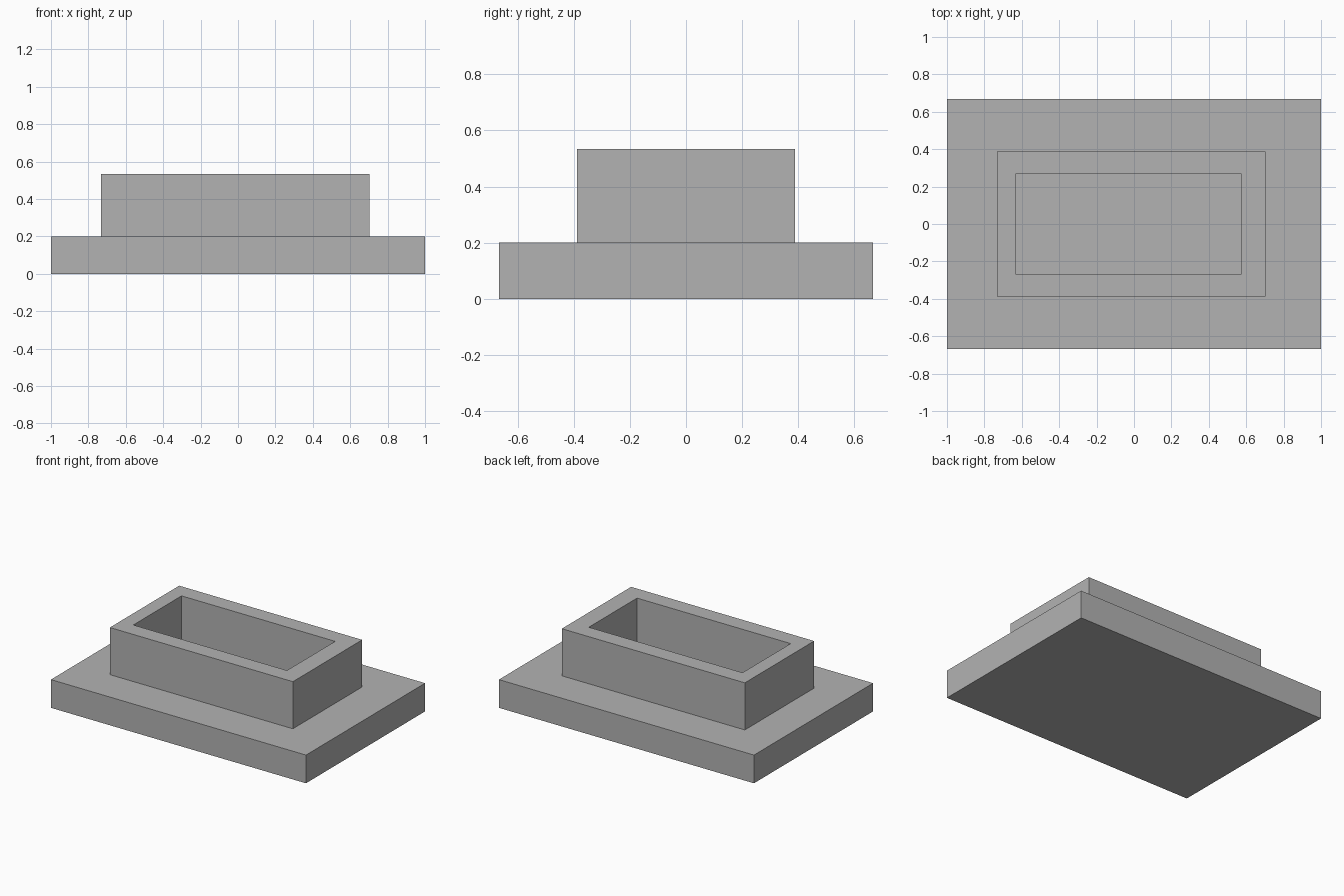
import bpy
import bmesh

if "Cube" in bpy.data.objects:
    bpy.data.objects.remove(bpy.data.objects["Cube"], do_unlink=True)

# Single plain grey material
GREY = (0.45, 0.45, 0.45, 1.0)
grey = bpy.data.materials.new("plain grey")
grey.use_nodes = True
grey.diffuse_color = GREY
grey.node_tree.nodes["Principled BSDF"].inputs["Base Color"].default_value = GREY

BASE_TOP = 0.2
RIM_TOP = 0.534


def rectangle(bm, x0, x1, half_y, z):
    """Four corner vertices, counter-clockwise from above."""
    corners = ((x0, -half_y), (x1, -half_y), (x1, half_y), (x0, half_y))
    return [bm.verts.new((x, y, z)) for x, y in corners]


def connect(bm, lower, upper):
    """Band of four quads between two rectangles."""
    for i in range(4):
        j = (i + 1) % 4
        bm.faces.new((lower[i], lower[j], upper[j], upper[i]))


def finish(bm, name):
    bmesh.ops.recalc_face_normals(bm, faces=bm.faces)
    mesh = bpy.data.meshes.new(name)
    bm.to_mesh(mesh)
    bm.free()
    mesh.materials.append(grey)
    obj = bpy.data.objects.new(name, mesh)
    bpy.context.collection.objects.link(obj)


# Base slab
bm = bmesh.new()
bottom = rectangle(bm, -1, 1, 0.667, 0)
top = rectangle(bm, -1, 1, 0.667, BASE_TOP)
connect(bm, bottom, top)
bm.faces.new(bottom[::-1])
bm.faces.new(top)
finish(bm, "base_slab")

# Rectangular wall around the open pocket, whose floor is the slab
bm = bmesh.new()
outer, inner = (-0.733, 0.702, 0.388), (-0.632, 0.573, 0.27)
loops = [rectangle(bm, *size, z) for size, z in (
    (outer, BASE_TOP), (outer, RIM_TOP), (inner, RIM_TOP), (inner, BASE_TOP))]
for k in range(4):
    connect(bm, loops[k], loops[(k + 1) % 4])
finish(bm, "pocket_wall")
